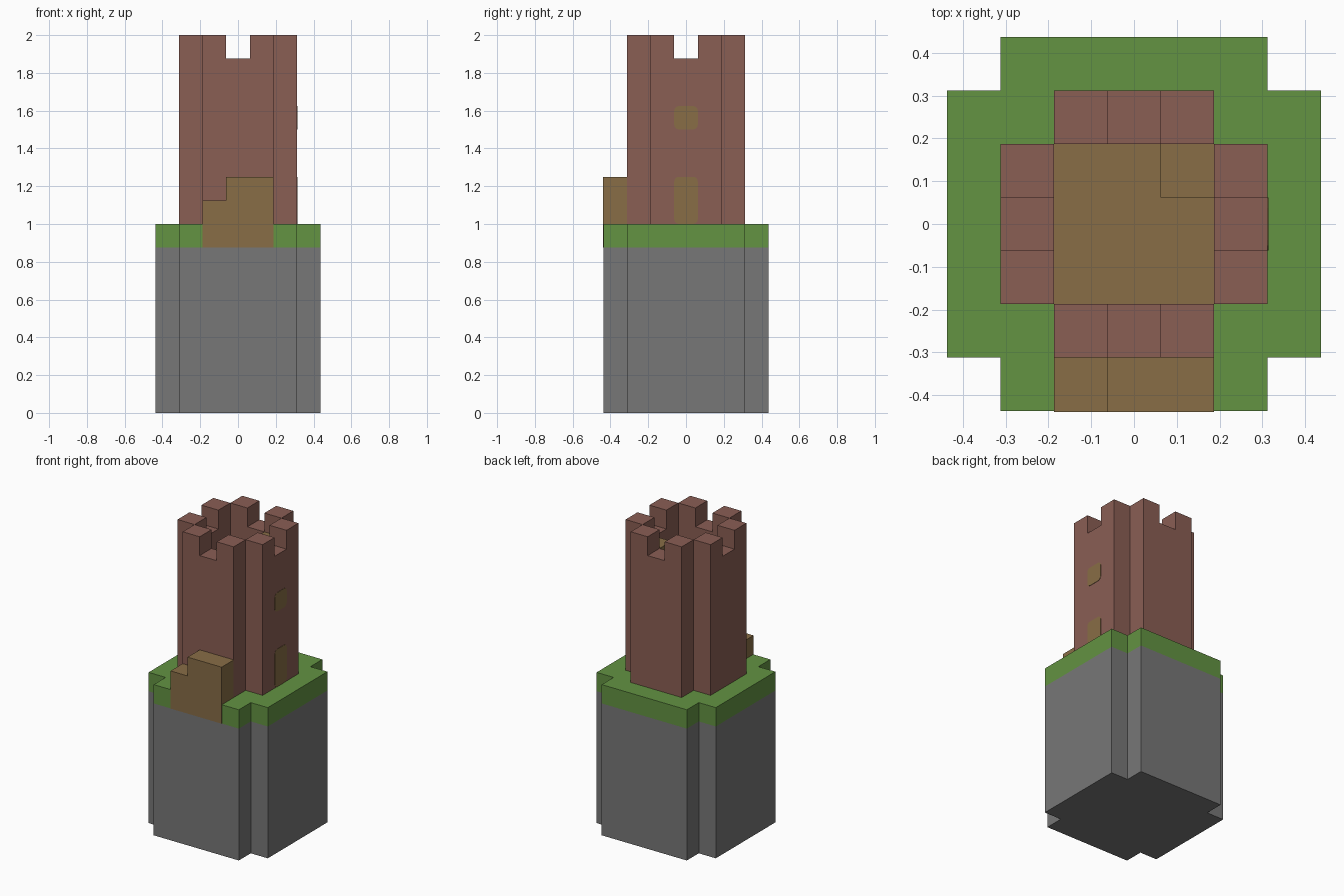
import bpy
import bmesh
import math
from mathutils import Matrix

if "Cube" in bpy.data.objects:
    bpy.data.objects.remove(bpy.data.objects["Cube"], do_unlink=True)

U = 0.125  # edge of one building block


def material(name, rgb):
    linear = [((c / 255 + 0.055) / 1.055) ** 2.4 for c in rgb] + [1.0]
    mat = bpy.data.materials.new(name)
    mat.use_nodes = True
    mat.diffuse_color = linear
    bsdf = mat.node_tree.nodes["Principled BSDF"]
    bsdf.inputs["Base Color"].default_value = linear
    bsdf.inputs["Roughness"].default_value = 0.9
    return mat


STONE = material("grey stone", (119, 119, 119))
GRASS = material("green grass", (99, 147, 66))
BRICK = material("red brick", (138, 94, 84))
WOOD = material("brown wood", (136, 109, 70))


def prism(name, outline, start, end, mat, turn=None):
    """Extrude an outline from height start to end, then turn it into place."""
    bm = bmesh.new()
    face = bm.faces.new([bm.verts.new((x, y, start)) for x, y in outline])
    extruded = bmesh.ops.extrude_face_region(bm, geom=[face])["geom"]
    top = [v for v in extruded if isinstance(v, bmesh.types.BMVert)]
    bmesh.ops.translate(bm, vec=(0, 0, end - start), verts=top)
    if turn:
        bmesh.ops.transform(bm, matrix=turn, verts=bm.verts)
    bmesh.ops.recalc_face_normals(bm, faces=bm.faces)
    mesh = bpy.data.meshes.new(name)
    bm.to_mesh(mesh)
    bm.free()
    mesh.materials.append(mat)
    obj = bpy.data.objects.new(name, mesh)
    bpy.context.collection.objects.link(obj)
    return obj


def cross(a, b):
    """Square of half width a with its corners notched in to b."""
    corner = [(a, -b), (a, b), (b, b)]
    return [(x * c - y * s, x * s + y * c)
            for c, s in ((1, 0), (0, 1), (-1, 0), (0, -1)) for x, y in corner]


def rectangle(x0, x1, y0, y1):
    return [(x0, y0), (x1, y0), (x1, y1), (x0, y1)]


def rounded(x0, x1, y0, y1, r):
    points = []
    for i, (x, y) in enumerate(rectangle(x0 + r, x1 - r, y0 + r, y1 - r)):
        for step in range(4):
            angle = math.radians(180 + 90 * i + 30 * step)
            points.append((x + r * math.cos(angle), y + r * math.sin(angle)))
    return points


# Outlines drawn upright: profile y becomes z, extrusion depth faces the front
UPRIGHT = Matrix.Rotation(math.pi / 2, 4, "X")

# Rock pillar with a grass layer on top
prism("rock_pillar", cross(3.5 * U, 2.5 * U), 0, 7 * U, STONE)
prism("grass_layer", cross(3.5 * U, 2.5 * U), 7 * U, 8 * U, GRASS)

# Four tower walls, each with a notch in its crest
wall = [(-1.5 * U, 1), (1.5 * U, 1), (1.5 * U, 2), (0.5 * U, 2),
        (0.5 * U, 2 - U), (-0.5 * U, 2 - U), (-0.5 * U, 2), (-1.5 * U, 2)]
for i, side in enumerate(("front", "left", "back", "right")):
    turn = Matrix.Rotation(i * math.pi / 2, 4, "Z") @ UPRIGHT
    prism(side + "_tower_wall", wall, 1.5 * U, 2.5 * U, BRICK, turn)

# Wooden roof deck with a raised hatch in one corner
prism("roof_deck", rectangle(-1.5 * U, 1.5 * U, -1.5 * U, 1.5 * U),
      2 - 3 * U, 2 - 2 * U, WOOD)
prism("roof_hatch", rectangle(0.5 * U, 1.5 * U, 0.5 * U, 1.5 * U),
      2 - 2 * U, 2 - U, WOOD)

# Stepped wooden entrance at the front, set into the grass edge
steps = [(-1.5 * U, 7 * U), (1.5 * U, 7 * U), (1.5 * U, 10 * U),
         (-0.5 * U, 10 * U), (-0.5 * U, 9 * U), (-1.5 * U, 9 * U)]
prism("entrance_steps", steps, 2.5 * U, 3.5 * U + 0.002, WOOD, UPRIGHT)

# Flat door and window on the model's left wall
SIDEWAYS = Matrix.Rotation(math.pi / 2, 4, "Z") @ UPRIGHT
for name, low, high in (("door", 8, 10), ("window", 12, 13)):
    outline = rounded(-0.5 * U, 0.5 * U, low * U, high * U, 0.2 * U)
    prism(name, outline, 2.5 * U - 0.002, 2.5 * U + 0.002, WOOD, SIDEWAYS)
